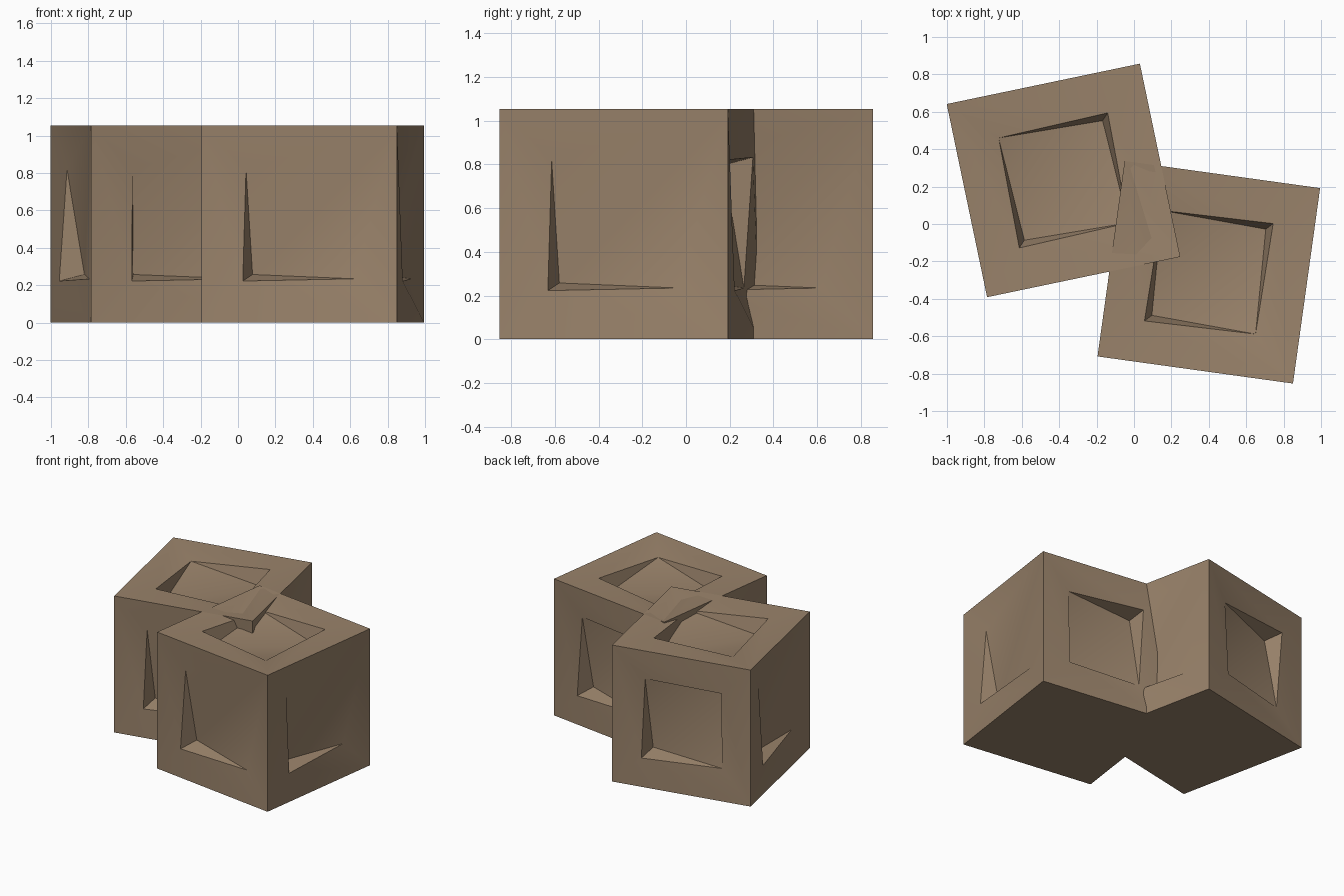
import bpy, bmesh, math
from mathutils import Matrix, Vector

if "Cube" in bpy.data.objects:
    bpy.data.objects.remove(bpy.data.objects["Cube"])

H = 0.5275          # half the crate side
OUT, INN, MID = 0.305, 0.27, 0.293   # recess rim, floor corner, merged corner
DEEP, SHALLOW = 0.13, 0.04

wood = bpy.data.materials.new("brown_wood")
wood.diffuse_color = (0.32, 0.225, 0.145, 1)
wood.use_nodes = True
wood.node_tree.nodes["Principled BSDF"].inputs["Base Color"].default_value = wood.diffuse_color


def panel(bm, mat, full):
    """One crate side: frame around a recessed panel folded along its diagonal."""
    pts = {
        "A": (-H, -H, 0), "B": (H, -H, 0), "C": (H, H, 0), "D": (-H, H, 0),
        "o": (-OUT, -OUT, 0), "i": (-INN, -INN, -DEEP),
        "s": (MID, -MID, -SHALLOW), "n": (-MID, MID, -SHALLOW),
    }
    faces = ["ABo", "Bso", "DAo", "Don", "osi", "noi"]
    if full:        # both diagonal corners recessed
        pts["O"] = (OUT, OUT, 0)
        pts["I"] = (INN, INN, -DEEP)
        faces += ["BCO", "BOs", "CDO", "DnO", "OnI", "sOI", "isI", "iIn"]
    else:           # panel runs out to the outer corner
        faces += ["BCs", "CDn", "isC", "iCn"]
    v = {k: bm.verts.new(mat @ (Vector(p) + Vector((0, 0, H)))) for k, p in pts.items()}
    for f in faces:
        bm.faces.new([v[k] for k in f])


def crate(name, x, y, angle):
    bm = bmesh.new()
    # top, then front, right, back, left
    panel(bm, Matrix(), True)
    for k in range(4):
        mat = Matrix.Rotation(k * math.pi / 2, 4, 'Z') @ Matrix.Rotation(math.pi / 2, 4, 'X')
        panel(bm, mat, k == 2)
    # plain bottom
    bm.faces.new([bm.verts.new(p) for p in
                  ((-H, -H, -H), (-H, H, -H), (H, H, -H), (H, -H, -H))])
    bmesh.ops.remove_doubles(bm, verts=bm.verts, dist=1e-4)
    me = bpy.data.meshes.new(name)
    bm.to_mesh(me)
    bm.free()
    me.materials.append(wood)
    ob = bpy.data.objects.new(name, me)
    bpy.context.collection.objects.link(ob)
    ob.location = (x, y, H)
    ob.rotation_euler.z = math.radians(angle)
    bpy.ops.object.select_all(action='DESELECT')
    ob.select_set(True)
    bpy.context.view_layer.objects.active = ob
    bpy.ops.object.shade_smooth_by_angle(angle=math.radians(30))


crate("back_left_crate", -0.377, 0.233, 11.8)
crate("front_right_crate", 0.40, -0.258, -7.9)
